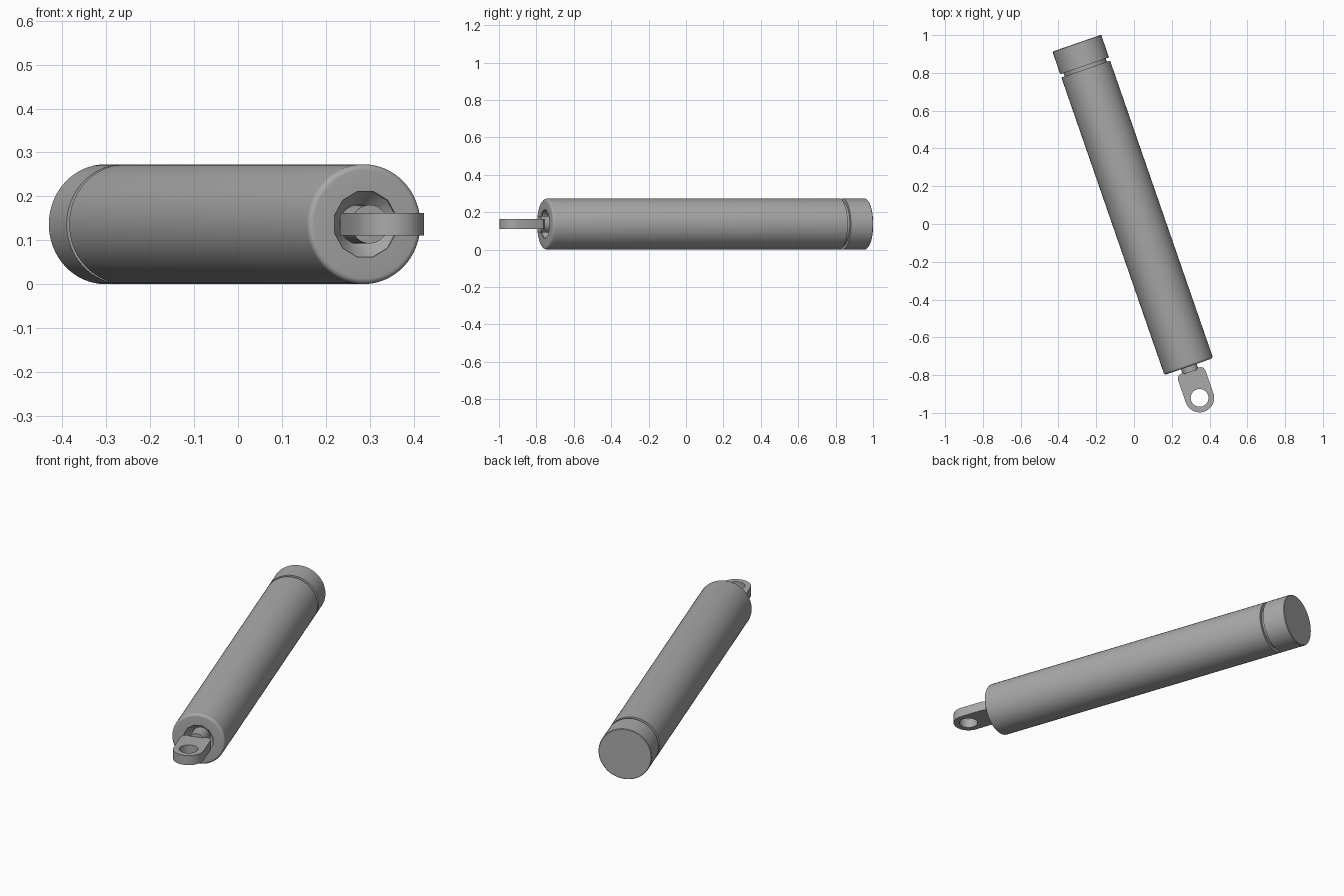
import bpy, bmesh
from math import pi, sin, cos, radians
from mathutils import Matrix

if "Cube" in bpy.data.objects:
    bpy.data.objects.remove(bpy.data.objects["Cube"])

# Placement: local +y runs from the rod end to the base end of the cylinder
PLACE = Matrix.Translation((0.29, -0.755, 0.1365)) @ Matrix.Rotation(radians(19.1), 4, "Z")

steel = bpy.data.materials.new("grey steel")
steel.use_nodes = True
GREY = (0.4, 0.4, 0.4, 1)
steel.diffuse_color = GREY
steel.node_tree.nodes["Principled BSDF"].inputs["Base Color"].default_value = GREY


def make(name, bm):
    bmesh.ops.remove_doubles(bm, verts=bm.verts, dist=1e-5)
    bmesh.ops.recalc_face_normals(bm, faces=bm.faces)
    mesh = bpy.data.meshes.new(name)
    bm.to_mesh(mesh)
    bm.free()
    mesh.materials.append(steel)
    ob = bpy.data.objects.new(name, mesh)
    ob.matrix_world = PLACE
    bpy.context.collection.objects.link(ob)
    return ob


def lathe(name, profile, sides=64, turn=0.0):
    """Spin (radius, y) points around the local y axis."""
    bm = bmesh.new()
    spin = Matrix.Rotation(turn, 3, "Y")
    verts = [bm.verts.new(spin @ Matrix.Identity(3) @ Matrix.Translation((r, y, 0)).translation)
             for r, y in profile]
    edges = [bm.edges.new(pair) for pair in zip(verts, verts[1:])]
    bmesh.ops.spin(bm, geom=verts + edges, cent=(0, 0, 0), axis=(0, 1, 0),
                   angle=2 * pi, steps=sides)
    return make(name, bm)


def cut(target, cutter):
    """Subtract the cutter for good and drop it."""
    mod = target.modifiers.new("cut", "BOOLEAN")
    mod.operation = "DIFFERENCE"
    mod.solver = "EXACT"
    mod.object = cutter
    bpy.context.view_layer.objects.active = target
    bpy.ops.object.modifier_apply(modifier=mod.name)
    bpy.data.objects.remove(cutter)


def smooth(ob):
    bpy.ops.object.select_all(action="DESELECT")
    ob.select_set(True)
    bpy.context.view_layer.objects.active = ob
    bpy.ops.object.shade_smooth_by_angle(angle=radians(25))


# Barrel and end cap in one turned piece, with a groove between them
R, FILLET = 0.1365, 0.013
nose = [(R - FILLET + FILLET * sin(a), FILLET - FILLET * cos(a))
        for a in (i * pi / 10 for i in range(6))]
barrel = lathe("barrel", [(0, 0)] + nose + [
    (R, 1.667), (0.118, 1.667), (0.118, 1.685), (R, 1.685),
    (R, 1.809), (R - 0.003, 1.812), (0, 1.812)])

# Twelve-sided tapered recess in the front face
cut(barrel, lathe("recess_cutter", [(0, -0.02), (0.077, -0.02), (0.077, 0.006),
                                    (0.046, 0.05), (0, 0.05)], 12, pi / 12))
smooth(barrel)

# Piston rod
smooth(lathe("piston_rod", [(0, -0.03), (0.044, -0.03), (0.044, 0.06), (0, 0.06)], 48))

# Flat mounting eye: rounded end, clipped back corners, bored through
EYE_Y, EYE_R, HALF = -0.175, 0.077, 0.026
outline = [(EYE_R * cos(a), EYE_Y - EYE_R * sin(a)) for a in (i * pi / 24 for i in range(25))]
outline += [(-EYE_R, -0.046), (-0.071, -0.031), (-0.056, -0.022),
            (0.056, -0.022), (0.071, -0.031), (EYE_R, -0.046)]
bm = bmesh.new()
face = bm.faces.new([bm.verts.new((x, y, -HALF)) for x, y in outline])
top = bmesh.ops.extrude_face_region(bm, geom=[face])["geom"]
bmesh.ops.translate(bm, vec=(0, 0, 2 * HALF),
                    verts=[v for v in top if isinstance(v, bmesh.types.BMVert)])
eye = make("mounting_eye", bm)

bm = bmesh.new()
bmesh.ops.create_cone(bm, cap_ends=True, segments=40, radius1=0.047, radius2=0.047, depth=0.2,
                      matrix=Matrix.Translation((0, EYE_Y, 0)))
cut(eye, make("bore_cutter", bm))
smooth(eye)
